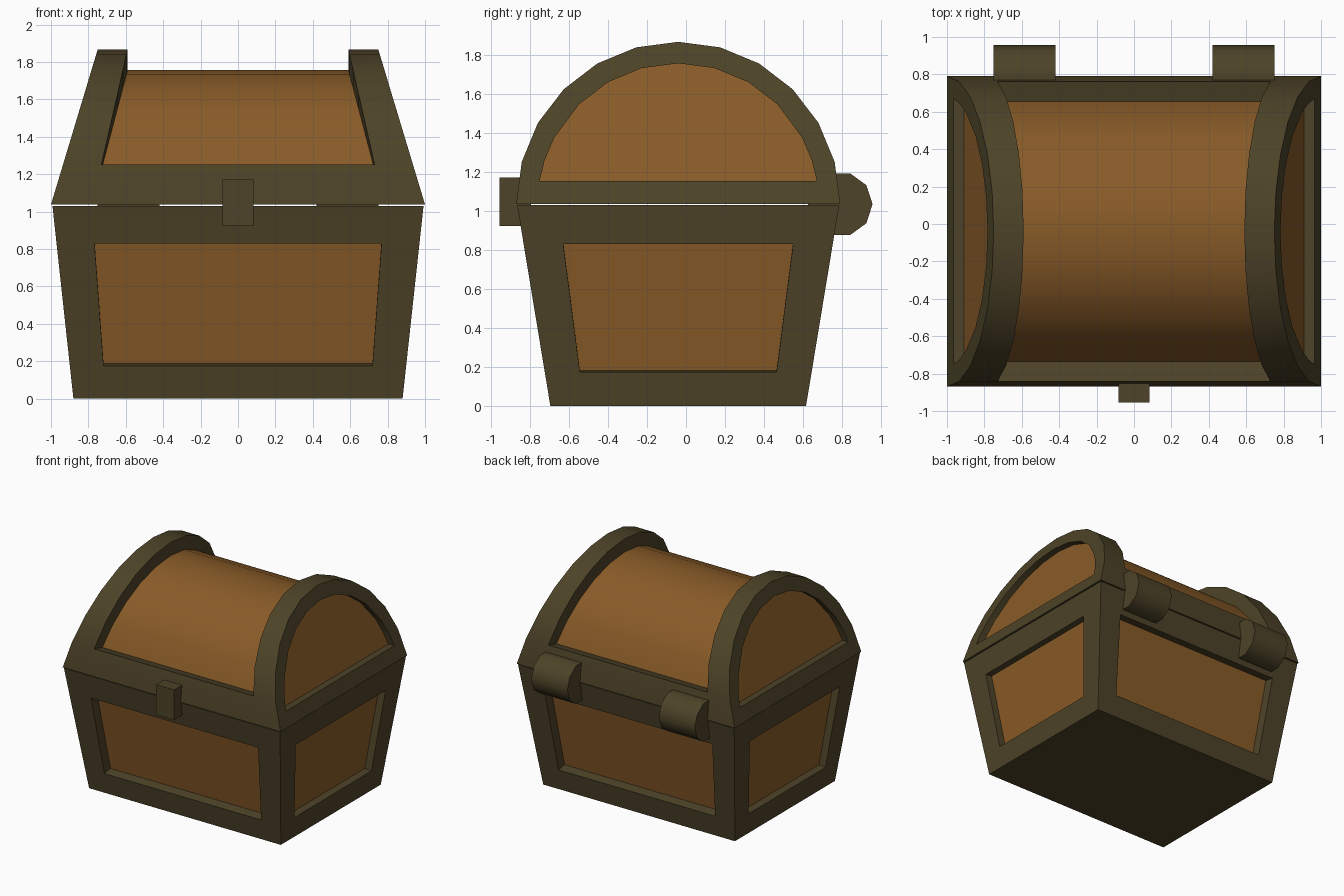
import bpy, bmesh
from math import sin, cos, pi, radians
from mathutils import Vector

if "Cube" in bpy.data.objects:
    bpy.data.objects.remove(bpy.data.objects["Cube"])


def material(name, color):
    m = bpy.data.materials.new(name)
    m.use_nodes = True
    m.diffuse_color = color
    m.node_tree.nodes["Principled BSDF"].inputs["Base Color"].default_value = color
    return m


FRAME, WOOD = 0, 1
MATS = [material("dark brown frame", (0.075, 0.056, 0.021, 1)),
        material("warm wood", (0.25, 0.105, 0.021, 1))]
YC = -0.04  # centre line of the chest body


def finish(name, bm, smooth=30):
    bmesh.ops.remove_doubles(bm, verts=bm.verts, dist=0.0005)
    bmesh.ops.recalc_face_normals(bm, faces=bm.faces)
    mesh = bpy.data.meshes.new(name)
    bm.to_mesh(mesh)
    bm.free()
    for m in MATS:
        mesh.materials.append(m)
    ob = bpy.data.objects.new(name, mesh)
    bpy.context.collection.objects.link(ob)
    bpy.ops.object.select_all(action="DESELECT")
    ob.select_set(True)
    bpy.context.view_layer.objects.active = ob
    bpy.ops.object.shade_smooth_by_angle(angle=radians(smooth))
    return ob


def add_face(bm, points, mat=FRAME):
    bm.faces.new([bm.verts.new(p) for p in points]).material_index = mat


def bridge(bm, a, b, mat=FRAME, closed=False):
    """Quads between two rows of points."""
    n = len(a)
    for i in range(n if closed else n - 1):
        j = (i + 1) % n
        add_face(bm, (a[i], a[j], b[j], b[i]), mat)


# Tapered box with a recessed wooden panel on each side
TOP = 1.03


def half_size(z):
    t = z / TOP
    return 0.88 + 0.112 * t, 0.655 + 0.17 * t


def box_side(bm, axis, sign, depth):
    def corner(side, z, margin=0.0):
        h = half_size(z)
        p = Vector((0, YC, z))
        p[axis] += sign * h[axis]
        p[1 - axis] += side * (h[1 - axis] - margin)
        return p

    def loop(low, high, m_low, m_high):
        return [corner(-1, low, m_low), corner(1, low, m_low),
                corner(1, high, m_high), corner(-1, high, m_high)]

    outer = loop(0, TOP, 0, 0)
    rim = loop(0.175, 0.83, 0.18, 0.203)
    normal = (rim[1] - rim[0]).cross(rim[3] - rim[0]).normalized()
    if normal[axis] * sign > 0:
        normal = -normal
    panel = [p + normal * depth for p in rim]
    bridge(bm, outer, rim, closed=True)
    bridge(bm, rim, panel, closed=True)
    add_face(bm, panel, WOOD)


bm = bmesh.new()
for sign in (-1, 1):
    box_side(bm, 0, sign, 0.06)
    box_side(bm, 1, sign, 0.08)
for z in (0, TOP):
    hx, hy = half_size(z)
    add_face(bm, [(sx * hx, YC + sy * hy, z)
                  for sx, sy in ((-1, -1), (1, -1), (1, 1), (-1, 1))])
finish("chest_box", bm)

# Barrel lid: raised end bands, recessed wooden barrel and end panels
R, R_IN, BASE = 0.83, 0.72, 1.037
STEPS = [pi * i / 12 for i in range(13)]


def end_x(z):
    return 1.0 - 0.25 * (z - BASE) / R


def band_x(z):
    return 0.59 + 0.14 * (BASE + R - z) / 0.615


def arc(angle, r):
    return YC + r * cos(angle), BASE + r * sin(angle)


quarter = [radians(a) for a in (9.3, 18, 28, 45, 60, 75, 90)]
panel_angles = quarter + [pi - a for a in reversed(quarter[:-1])]

bm = bmesh.new()
rows = {}
for s in (-1, 1):
    outer = [(s * end_x(z), y, z) for y, z in (arc(a, R) for a in STEPS)]
    rim = [(s * end_x(z), y, z) for y, z in (arc(a, R_IN) for a in panel_angles)]
    panel = [(x - s * 0.056, y, z) for x, y, z in rim]
    bridge(bm, outer, rim, closed=True)
    bridge(bm, rim, panel, closed=True)
    add_face(bm, panel, WOOD)
    # Band over the barrel and the step down to the wood
    edge = [(s * band_x(z), y, z) for y, z in (arc(a, R) for a in STEPS[1:-1])]
    inner = [(e[0], *arc(a, R_IN)) for e, a in zip(edge, STEPS[1:-1])]
    bridge(bm, outer[1:-1], edge)
    bridge(bm, edge, inner)
    rows[s] = outer, edge, inner

(outer_l, edge_l, inner_l), (outer_r, edge_r, inner_r) = rows[-1], rows[1]
bridge(bm, inner_l, inner_r, WOOD)
for i in (0, -1):
    k = 1 if i == 0 else -2
    add_face(bm, (outer_l[i], outer_r[i], outer_r[k], edge_r[i], edge_l[i], outer_l[k]))
    add_face(bm, (edge_l[i], edge_r[i], inner_r[i], inner_l[i]))
add_face(bm, (outer_l[0], outer_r[0], outer_r[-1], outer_l[-1]))
finish("chest_lid", bm)

# Hinge barrels at the back
for side, s in (("left", 1), ("right", -1)):
    bm = bmesh.new()
    ends = [[(s * x, 0.79 + 0.166 * cos(pi * i / 5), 1.035 + 0.166 * sin(pi * i / 5))
             for i in range(10)] for x in (0.42, 0.75)]
    bridge(bm, *ends, closed=True)
    for e in ends:
        add_face(bm, e)
    finish(side + "_hinge", bm, 40)

# Latch block at the front
bm = bmesh.new()
bmesh.ops.create_cube(bm, size=1)
for v in bm.verts:
    v.co = (v.co.x * 0.165, v.co.y * 0.16 - 0.875, v.co.z * 0.25 + 1.047)
finish("latch", bm)
